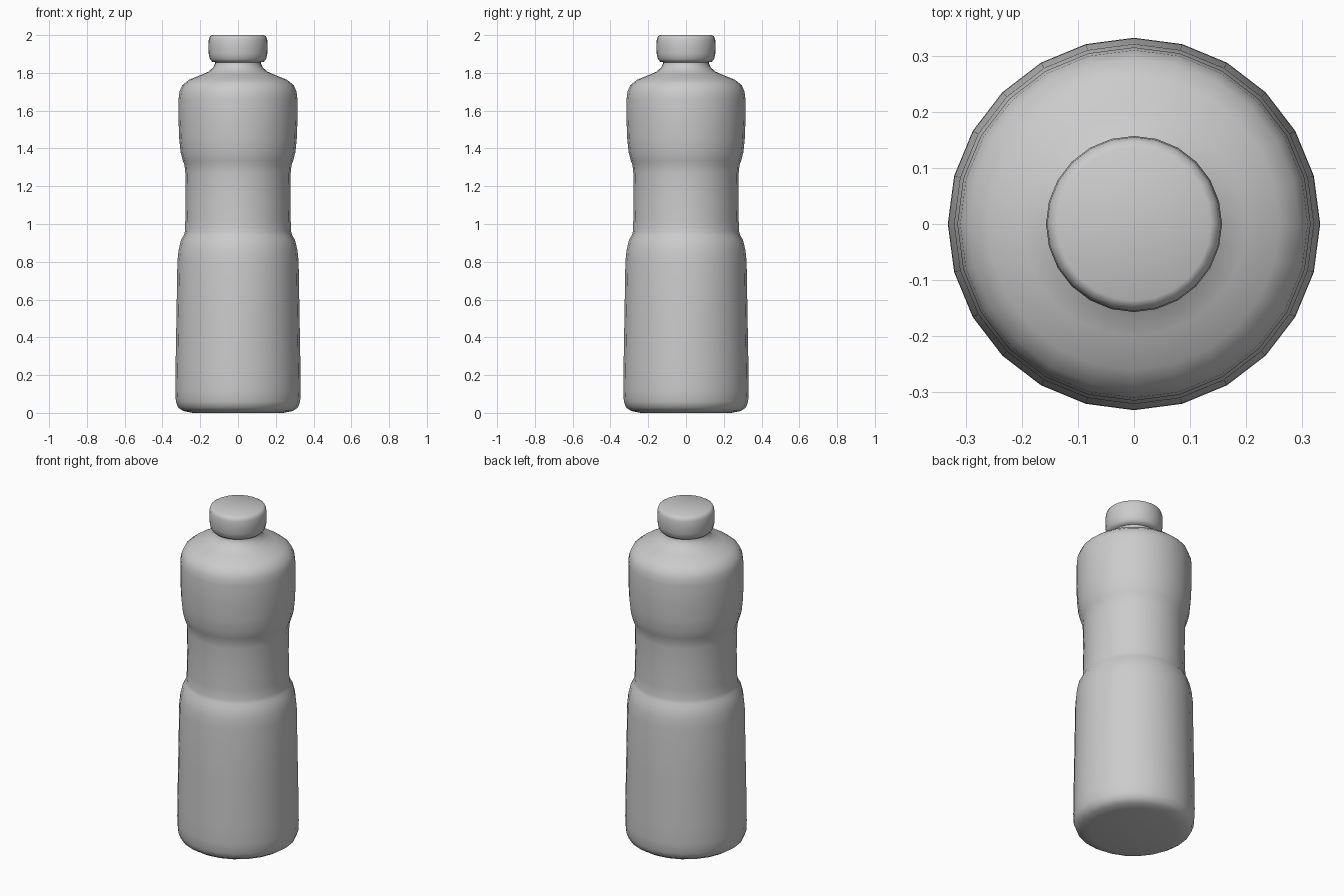
import bpy, math

if "Cube" in bpy.data.objects:
    bpy.data.objects.remove(bpy.data.objects["Cube"])

SIDES = 24


def lathe(name, profile):
    """Revolve (radius, z) points round z and close both ends with a flat cap."""
    verts, faces = [], []
    for r, z in profile:
        for i in range(SIDES):
            a = 2 * math.pi * i / SIDES
            verts.append((r * math.cos(a), r * math.sin(a), z))
    for k in range(len(profile) - 1):
        for i in range(SIDES):
            j = (i + 1) % SIDES
            a, b = k * SIDES, (k + 1) * SIDES
            faces.append((a + i, a + j, b + j, b + i))
    top = (len(profile) - 1) * SIDES
    faces.append(tuple(reversed(range(SIDES))))
    faces.append(tuple(range(top, top + SIDES)))
    mesh = bpy.data.meshes.new(name)
    mesh.from_pydata(verts, [], faces)
    ob = bpy.data.objects.new(name, mesh)
    bpy.context.collection.objects.link(ob)
    bpy.ops.object.select_all(action='DESELECT')
    ob.select_set(True)
    bpy.context.view_layer.objects.active = ob
    bpy.ops.object.shade_smooth_by_angle(angle=math.radians(50))
    return ob


# Bottle: rounded base, tapered lower body, grip waist, shoulder, neck
lathe("bottle_body", [
    (0.24, 0.0), (0.29, 0.01), (0.317, 0.028), (0.329, 0.06), (0.332, 0.12),
    (0.331, 0.22), (0.326, 0.50), (0.321, 0.80), (0.315, 0.86), (0.302, 0.915),
    (0.287, 0.94), (0.281, 0.96), (0.279, 1.02), (0.277, 1.14), (0.279, 1.27),
    (0.283, 1.31), (0.292, 1.335), (0.304, 1.38), (0.311, 1.45), (0.315, 1.55),
    (0.315, 1.66), (0.310, 1.70), (0.295, 1.735), (0.260, 1.763),
    (0.200, 1.787), (0.155, 1.807), (0.130, 1.83), (0.122, 1.85), (0.122, 1.88)])

# Screw cap
lathe("cap", [
    (0.115, 1.855), (0.137, 1.859), (0.149, 1.873), (0.155, 1.90),
    (0.157, 1.94), (0.155, 1.975), (0.149, 1.993), (0.137, 2.0)])
